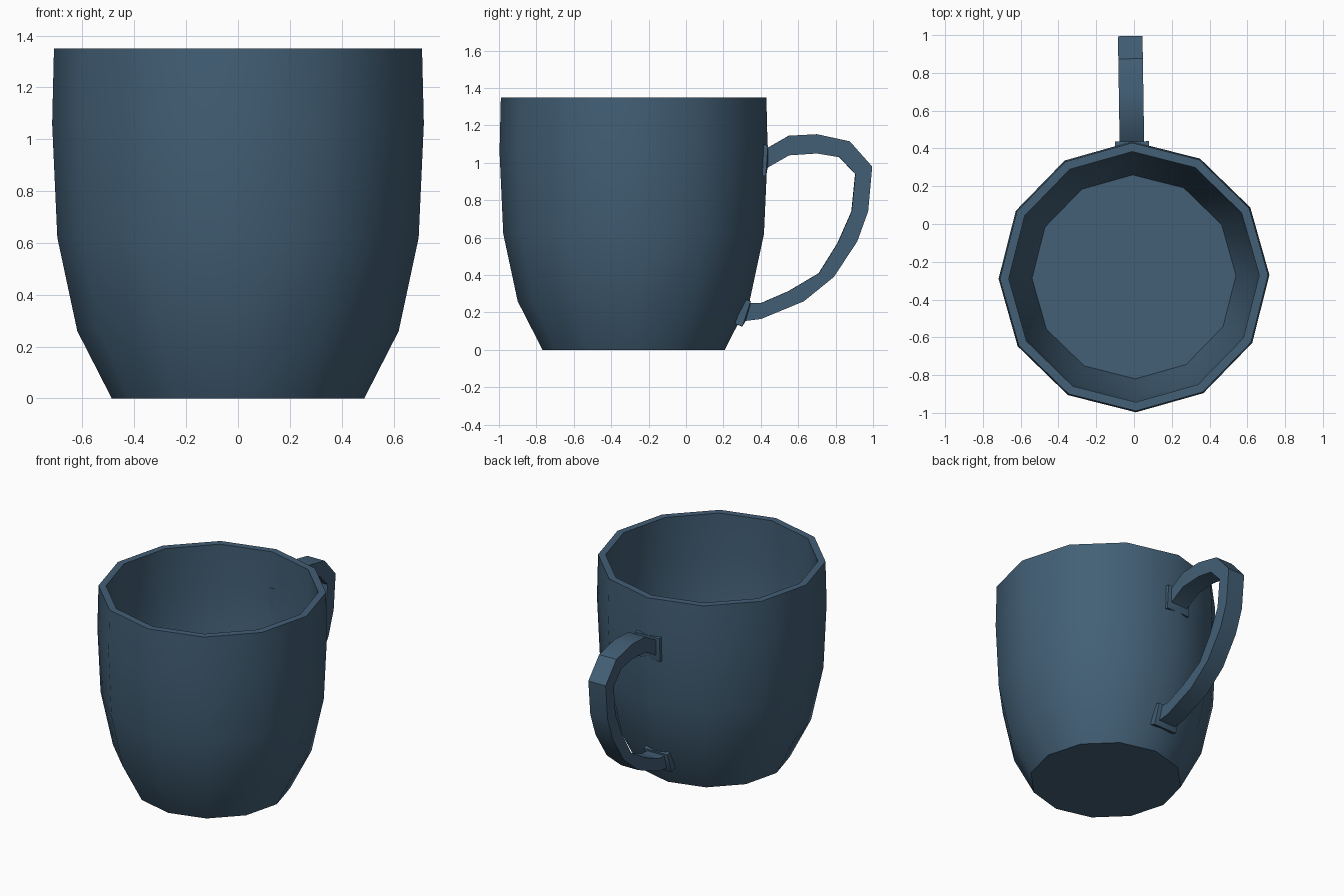
import bpy, bmesh
from math import radians, sin, cos, pi

if "Cube" in bpy.data.objects:
    bpy.data.objects.remove(bpy.data.objects["Cube"], do_unlink=True)

CENTRE_Y = -0.28
SIDES = 12

glaze = bpy.data.materials.new("slate blue glaze")
glaze.use_nodes = True
colour = (0.055, 0.115, 0.18, 1)
glaze.diffuse_color = colour
glaze.node_tree.nodes["Principled BSDF"].inputs["Base Color"].default_value = colour


def loft(name, rings, turn):
    """Skin a list of closed rings, cap both ends and smooth the shallow bends."""
    bm = bmesh.new()
    loops = [[bm.verts.new(p) for p in ring] for ring in rings]
    for a, b in zip(loops, loops[1:]):
        n = len(a)
        for i in range(n):
            j = (i + 1) % n
            bm.faces.new((a[i], a[j], b[j], b[i]))
    bm.faces.new(loops[0])
    bm.faces.new(loops[-1])
    bmesh.ops.recalc_face_normals(bm, faces=bm.faces)
    mesh = bpy.data.meshes.new(name)
    bm.to_mesh(mesh)
    bm.free()
    mesh.materials.append(glaze)
    obj = bpy.data.objects.new(name, mesh)
    bpy.context.collection.objects.link(obj)
    obj.location.y = CENTRE_Y
    obj.rotation_euler.z = radians(turn)
    bpy.ops.object.select_all(action="DESELECT")
    obj.select_set(True)
    bpy.context.view_layer.objects.active = obj
    bpy.ops.object.shade_smooth_by_angle(angle=radians(32))
    return obj


# Cup: outer wall upwards, over the rim, then down to the inner floor
profile = [(0.487, 0), (0.62, 0.26), (0.697, 0.62), (0.717, 1.06), (0.71, 1.35),
           (0.663, 1.35), (0.667, 1.06), (0.647, 0.62), (0.54, 0.22)]
cup_rings = [[(r * cos(2 * pi * i / SIDES), r * sin(2 * pi * i / SIDES), z)
              for i in range(SIDES)] for r, z in profile]
loft("cup", cup_rings, 0.8)

# Handle: outer y, outer z, inner y, inner z, half width; flared at both ends
sections = [
    (0.38, 1.10, 0.38, 0.93, 0.09), (0.437, 1.095, 0.425, 0.93, 0.09),
    (0.437, 1.08, 0.437, 0.975, 0.065), (0.55, 1.145, 0.55, 1.04, 0.065),
    (0.70, 1.153, 0.70, 1.05, 0.065), (0.875, 1.115, 0.82, 1.03, 0.065),
    (0.995, 0.98, 0.905, 0.94, 0.065), (0.973, 0.74, 0.885, 0.74, 0.065),
    (0.915, 0.58, 0.81, 0.57, 0.065), (0.79, 0.39, 0.71, 0.41, 0.065),
    (0.63, 0.26, 0.55, 0.315, 0.065), (0.40, 0.165, 0.40, 0.25, 0.065),
    (0.318, 0.155, 0.345, 0.25, 0.065), (0.30, 0.125, 0.345, 0.262, 0.09),
    (0.26, 0.14, 0.31, 0.27, 0.09),
]
handle_rings = [[(-w, oy - CENTRE_Y, oz), (w, oy - CENTRE_Y, oz),
                 (w, iy - CENTRE_Y, iz), (-w, iy - CENTRE_Y, iz)]
                for oy, oz, iy, iz, w in sections]
loft("handle", handle_rings, 0.9)
